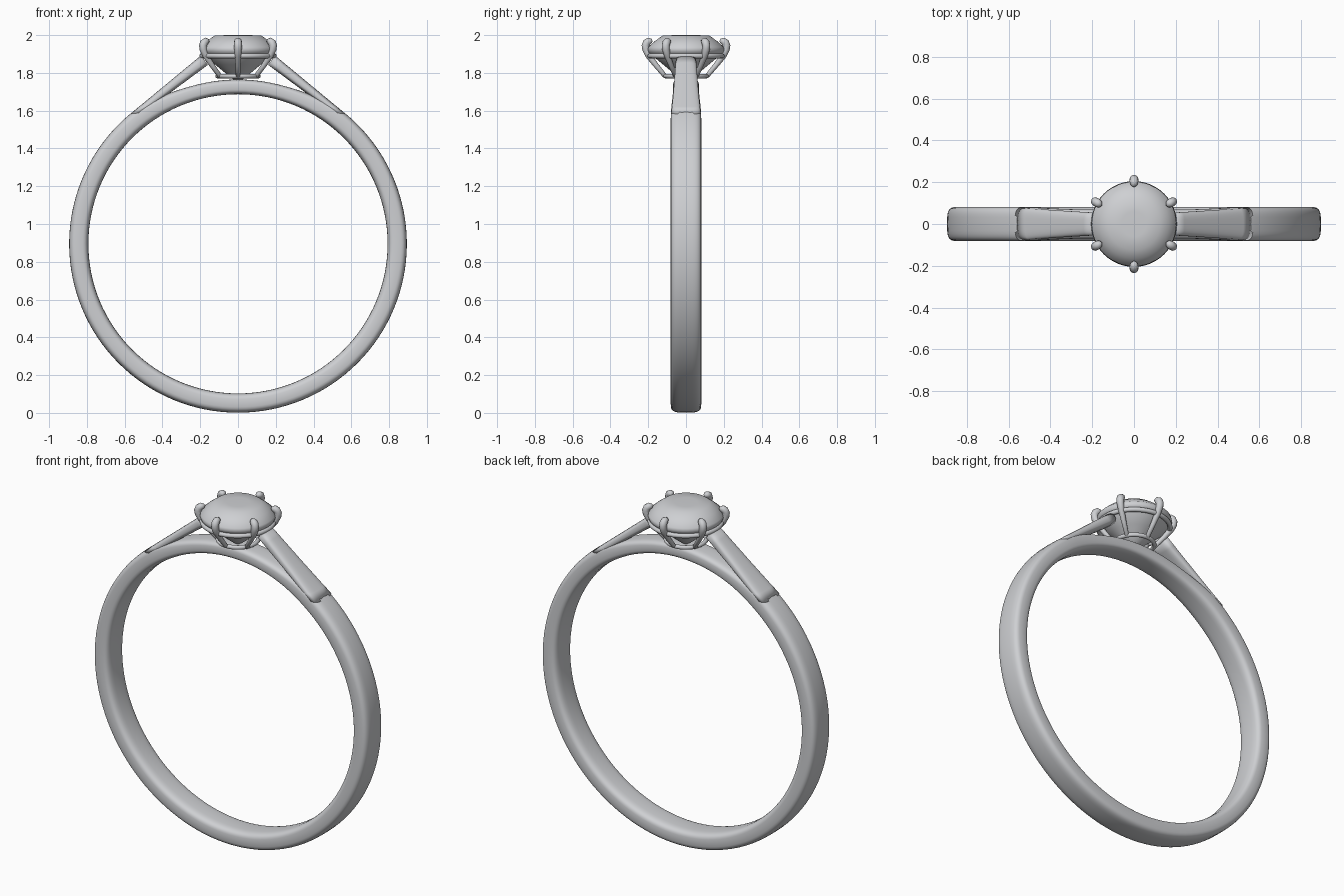
import bpy, bmesh, math
from mathutils import Vector

cube = bpy.data.objects.get("Cube")
if cube:
    bpy.data.objects.remove(cube, do_unlink=True)

grey = bpy.data.materials.new("polished grey")
grey.use_nodes = True
grey.diffuse_color = (0.62, 0.63, 0.65, 1)
grey.node_tree.nodes["Principled BSDF"].inputs["Base Color"].default_value = grey.diffuse_color

CENTRE = 0.895  # height of the band centre


def loft(name, rings, wrap=False, caps=True):
    """Skin a list of closed cross-sections with equal point counts."""
    bm = bmesh.new()
    loops = [[bm.verts.new(p) for p in ring] for ring in rings]
    count = len(loops[0])
    pairs = list(zip(loops, loops[1:]))
    if wrap:
        pairs.append((loops[-1], loops[0]))
    for a, b in pairs:
        for i in range(count):
            j = (i + 1) % count
            bm.faces.new((a[i], a[j], b[j], b[i]))
    if caps and not wrap:
        bm.faces.new(loops[0])
        bm.faces.new(loops[-1])
    bmesh.ops.recalc_face_normals(bm, faces=bm.faces)
    mesh = bpy.data.meshes.new(name)
    bm.to_mesh(mesh)
    bm.free()
    mesh.shade_smooth()
    mesh.materials.append(grey)
    obj = bpy.data.objects.new(name, mesh)
    bpy.context.collection.objects.link(obj)
    return obj


def rounded(low, high, half_width, power, steps=32):
    """Rounded-rectangle section between two points, widened along y."""
    mid, up = (low + high) / 2, (high - low) / 2
    ring = []
    for i in range(steps):
        t = math.tau * i / steps
        c, s = math.cos(t), math.sin(t)
        y = math.copysign(abs(c) ** (2 / power), c) * half_width
        ring.append(mid + up * math.copysign(abs(s) ** (2 / power), s) + Vector((0, y, 0)))
    return ring


def circle(radius, z, steps=48):
    return [Vector((radius * math.cos(math.tau * i / steps),
                    radius * math.sin(math.tau * i / steps), z)) for i in range(steps)]


def tube(name, points, radii, steps=12):
    """Round wire through points in the xz plane, with rounded ends."""
    rings = []
    for i, p in enumerate(points):
        d = (points[min(i + 1, len(points) - 1)] - points[max(i - 1, 0)]).normalized()
        n = Vector((-d.z, 0, d.x))
        rings.append([p + radii[i] * (n * math.cos(math.tau * k / steps)
                      + Vector((0, math.sin(math.tau * k / steps), 0))) for k in range(steps)])
    return loft(name, rings)


def wire_ring(name, radius, z, thick):
    bpy.ops.mesh.primitive_torus_add(major_radius=radius, minor_radius=thick, location=(0, 0, z),
                                     major_segments=48, minor_segments=12)
    obj = bpy.context.object
    obj.name = name
    obj.data.shade_smooth()
    obj.data.materials.append(grey)


# Band, slimmer and narrower under the setting
sections = []
for i in range(128):
    a = math.tau * i / 128
    axis = Vector((math.sin(a), 0, math.cos(a)))
    t = max(0, min(1, (math.cos(a) - 0.78) / 0.2))
    slim = t * t * (3 - 2 * t)
    origin = Vector((0, 0, CENTRE))
    sections.append(rounded(origin + axis * 0.792, origin + axis * (0.894 - 0.024 * slim),
                            0.081 - 0.012 * slim, 3.6))
loft("band", sections, wrap=True)

# Shoulders rising from the band to the setting
for side, label in ((1, "left"), (-1, "right")):
    stations = []
    for i in range(9):
        t = i / 8
        high = Vector((0.57, 0, 1.583)).lerp(Vector((0.195, 0, 1.893)), t)
        low = Vector((0.50, 0, 1.59)).lerp(Vector((0.16, 0, 1.842)), t)
        high.x *= side
        low.x *= side
        stations.append(rounded(low, high, 0.079 - 0.025 * t ** 0.8, 3))
    loft(label + "_shoulder", stations)

# Gemstone with softly domed table, crown, girdle and pavilion
profile = ((0.01, 2.0), (0.06, 2.0), (0.125, 1.997), (0.165, 1.968), (0.2, 1.937),
           (0.203, 1.922), (0.198, 1.908), (0.12, 1.843), (0.06, 1.793), (0.008, 1.752))
loft("gemstone", [circle(r, z) for r, z in profile])

# Setting rails
wire_ring("upper_rail", 0.192, 1.89, 0.013)
wire_ring("lower_rail", 0.108, 1.783, 0.012)

# Six claws hooked over the girdle
path = ((0.104, 1.778), (0.112, 1.784), (0.16, 1.842), (0.198, 1.892), (0.212, 1.925),
        (0.214, 1.945), (0.208, 1.96), (0.196, 1.967), (0.185, 1.966), (0.179, 1.963))
widths = (0.006, 0.012, 0.014, 0.017, 0.02, 0.021, 0.021, 0.02, 0.015, 0.005)
for i in range(6):
    claw = tube("claw_%d" % (i + 1), [Vector((r, 0, z)) for r, z in path], widths)
    claw.rotation_euler.z = math.radians(30 + 60 * i)
